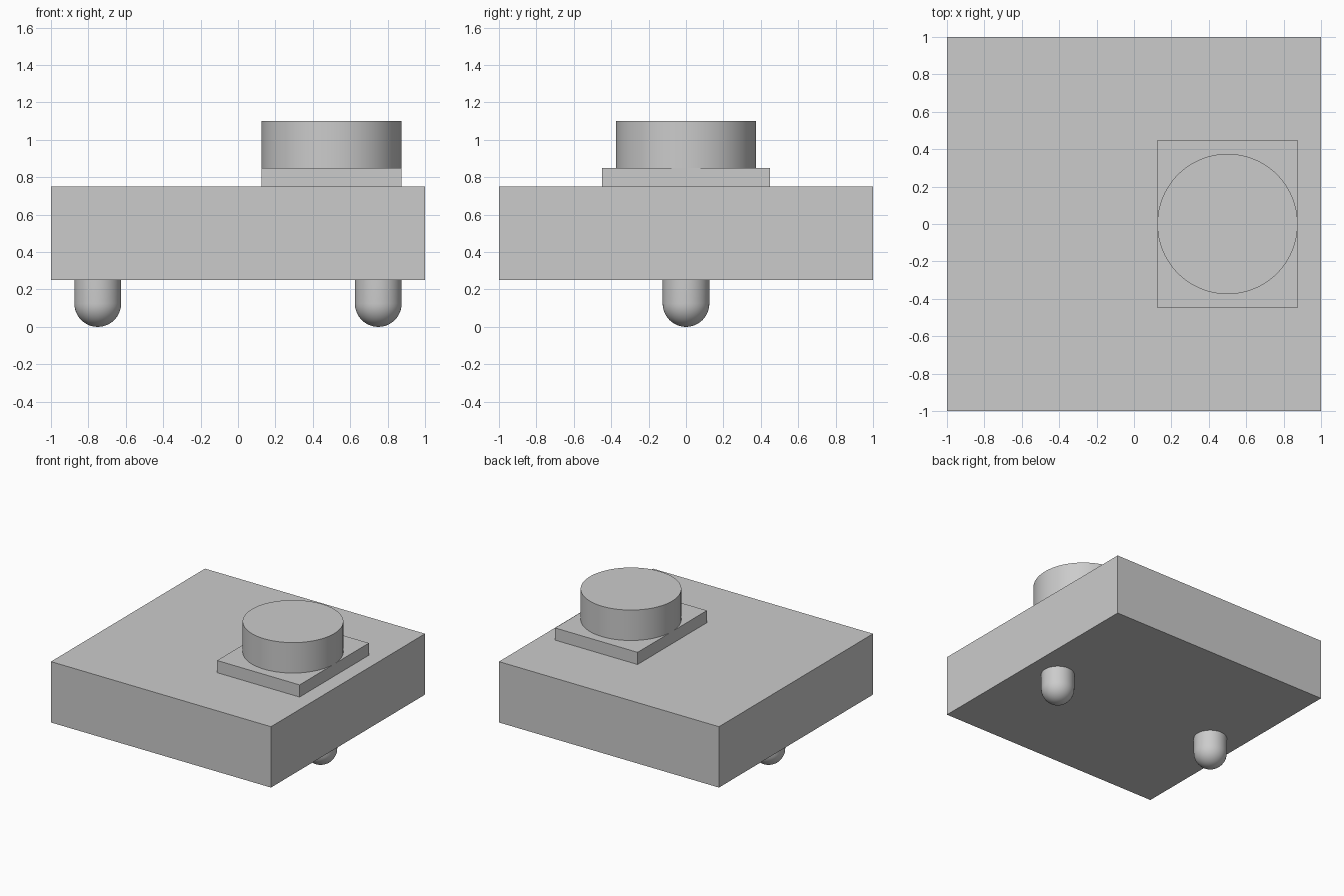
import bpy
import bmesh
import math

cube = bpy.data.objects.get("Cube")
if cube:
    bpy.data.objects.remove(cube, do_unlink=True)

grey = bpy.data.materials.new("light grey")
grey.use_nodes = True
colour = (0.6, 0.6, 0.6, 1)
grey.diffuse_color = colour
grey.node_tree.nodes["Principled BSDF"].inputs["Base Color"].default_value = colour


def box(name, size, centre):
    bpy.ops.mesh.primitive_cube_add(size=1, location=centre)
    obj = bpy.context.object
    obj.name = name
    obj.scale = size
    bpy.ops.object.transform_apply(location=False, rotation=False, scale=True)
    obj.data.materials.append(grey)
    return obj


def lathe(name, profile, location, steps=64):
    """Revolve a profile of (radius, height) points around z."""
    bm = bmesh.new()
    verts = [bm.verts.new((r, 0, z)) for r, z in profile]
    edges = [bm.edges.new(pair) for pair in zip(verts, verts[1:])]
    bmesh.ops.spin(bm, geom=verts + edges, axis=(0, 0, 1), cent=(0, 0, 0),
                   angle=math.tau, steps=steps)
    bmesh.ops.remove_doubles(bm, verts=bm.verts, dist=0.0001)
    bmesh.ops.recalc_face_normals(bm, faces=bm.faces)
    mesh = bpy.data.meshes.new(name)
    bm.to_mesh(mesh)
    bm.free()
    mesh.materials.append(grey)
    obj = bpy.data.objects.new(name, mesh)
    obj.location = location
    bpy.context.collection.objects.link(obj)
    bpy.ops.object.select_all(action='DESELECT')
    obj.select_set(True)
    bpy.context.view_layer.objects.active = obj
    bpy.ops.object.shade_smooth_by_angle(angle=math.radians(30))
    return obj


# Square body with an offset mounting plate
box("body", (2, 2, 0.5), (0, 0, 0.5))
box("mounting_plate", (0.75, 0.9, 0.1), (0.5, 0, 0.8))

# Round button on the plate
lathe("round_button", [(0, 0), (0.375, 0), (0.375, 0.25), (0, 0.25)],
      (0.5, 0, 0.85), steps=96)

# Two round-ended pegs underneath
radius = 0.125
peg = [(radius * math.sin(a), radius * (1 - math.cos(a)))
       for a in (math.pi / 2 * i / 12 for i in range(13))]
peg += [(radius, 0.25), (0, 0.25)]
for side, x in (("left", 0.75), ("right", -0.75)):
    lathe(side + "_peg", peg, (x, 0, 0), steps=48)
